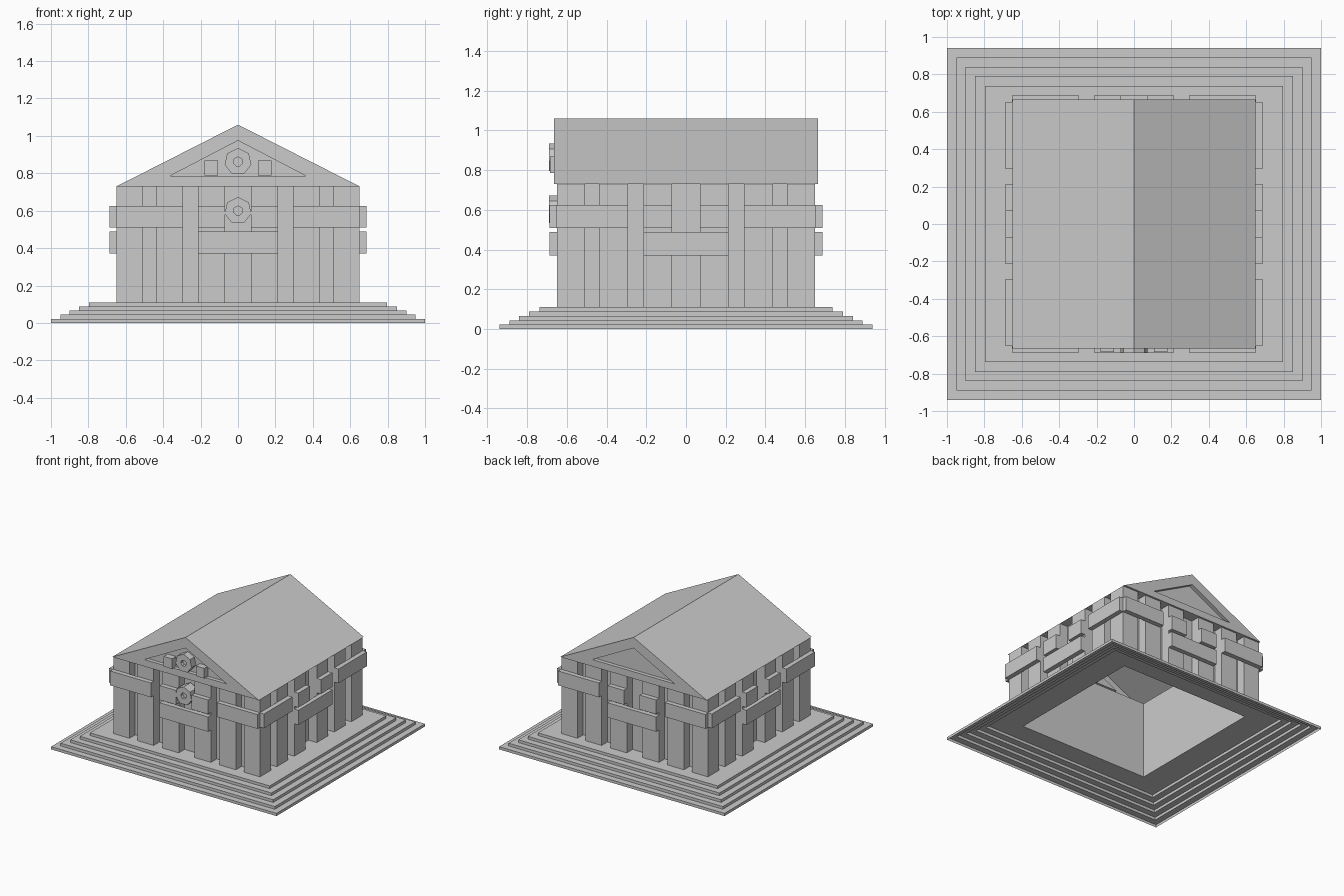
import bpy, bmesh, math
from mathutils import Matrix

if "Cube" in bpy.data.objects:
    bpy.data.objects.remove(bpy.data.objects["Cube"])

WALL, FACE, BEAM = 0.577, 0.65, 0.687   # wall plane, column face, beam face
FLOOR, EAVE, RIDGE = 0.11, 0.73, 1.06


def finish(name, bm):
    bmesh.ops.remove_doubles(bm, verts=bm.verts, dist=1e-5)
    bmesh.ops.recalc_face_normals(bm, faces=bm.faces)
    me = bpy.data.meshes.new(name)
    bm.to_mesh(me)
    bm.free()
    ob = bpy.data.objects.new(name, me)
    bpy.context.collection.objects.link(ob)
    return ob


def box(bm, x0, x1, y0, y1, z0, z1):
    m = Matrix.Translation(((x0 + x1) / 2, (y0 + y1) / 2, (z0 + z1) / 2))
    m = m @ Matrix.Diagonal((x1 - x0, y1 - y0, z1 - z0, 1))
    bmesh.ops.create_cube(bm, size=1, matrix=m)


def rect(hx, hy, z):
    return [(-hx, -hy, z), (hx, -hy, z), (hx, hy, z), (-hx, hy, z)]


def bridge(bm, loops):
    """Skin a sequence of closed loops with quads."""
    rings = [[bm.verts.new(p) for p in l] for l in loops]
    for a, b in zip(rings, rings[1:]):
        for i in range(len(a)):
            j = (i + 1) % len(a)
            bm.faces.new((a[i], a[j], b[j], b[i]))
    return rings


# Stepped base (hollow underneath) running up into the recessed walls
loops = []
for i, hx in enumerate((1.0, 0.95, 0.9, 0.85, 0.797)):
    hy = hx - 0.06
    loops += [rect(hx, hy, 0.022 * i), rect(hx, hy, 0.022 * (i + 1))]
loops += [rect(WALL, WALL, FLOOR), rect(WALL, WALL, EAVE)]
bm = bmesh.new()
bridge(bm, loops)
finish("stepped_base_and_walls", bm)

# Columns and beams, the same on all four sides
for k, side in enumerate(("front", "right", "back", "left")):
    turn = Matrix.Rotation(k * math.pi / 2, 4, 'Z')
    cols, beams = bmesh.new(), bmesh.new()
    for s in (-1, 1):
        for a, b in ((0.07, 0.215), (0.293, 0.437), (0.508, FACE)):
            x0, x1 = sorted((s * a, s * b))
            box(cols, x0, x1, -FACE, -WALL, FLOOR, EAVE)
        for a, b in ((0.07, 0.215), (0.293, 0.653)):
            x0, x1 = sorted((s * a, s * b))
            box(beams, x0, x1, -BEAM, -FACE, 0.51, 0.625)
    box(beams, -0.215, 0.215, -BEAM, -FACE, 0.37, 0.488)
    for bm, part in ((cols, "columns"), (beams, "beams")):
        bm.transform(turn)
        finish(f"{side}_{part}", bm)

# Gabled roof, open inside, with a recessed triangle in each gable
bm = bmesh.new()
RY, INSET = 0.665, 0.03
outer = [(-FACE, EAVE), (FACE, EAVE), (0, RIDGE)]
inner = [(-0.365, 0.785), (0.365, 0.785), (0, 0.975)]
for s in (-1, 1):
    rings = bridge(bm, [[(x, s * RY, z) for x, z in outer],
                        [(x, s * RY, z) for x, z in inner],
                        [(x, s * (RY - INSET), z) for x, z in inner]])
    bm.faces.new(rings[-1])
    # slope
    bm.faces.new([bm.verts.new(p) for p in (
        (s * FACE, -RY, EAVE), (s * FACE, RY, EAVE), (0, RY, RIDGE), (0, -RY, RIDGE))])
# soffit
bridge(bm, [rect(FACE, RY, EAVE), rect(WALL, WALL, EAVE)])
finish("roof", bm)

# Seven-sided medallions with a recessed centre
def medallion(name, cz, back):
    bm = bmesh.new()

    def ring(r, y):
        return [(r * math.sin(math.tau * i / 7), y, cz + r * math.cos(math.tau * i / 7))
                for i in range(7)]
    rings = bridge(bm, [ring(0.073, back), ring(0.073, -0.69),
                        ring(0.025, -0.69), ring(0.025, -0.665)])
    bm.faces.new(rings[0])
    bm.faces.new(rings[-1])
    finish(name, bm)


medallion("gable_medallion", 0.862, -0.63)
medallion("wall_medallion", 0.6, -0.6)

# Small blocks beside the gable medallion
bm = bmesh.new()
for x in (-0.143, 0.143):
    box(bm, x - 0.037, x + 0.037, -0.685, -0.63, 0.787, 0.868)
finish("gable_blocks", bm)
